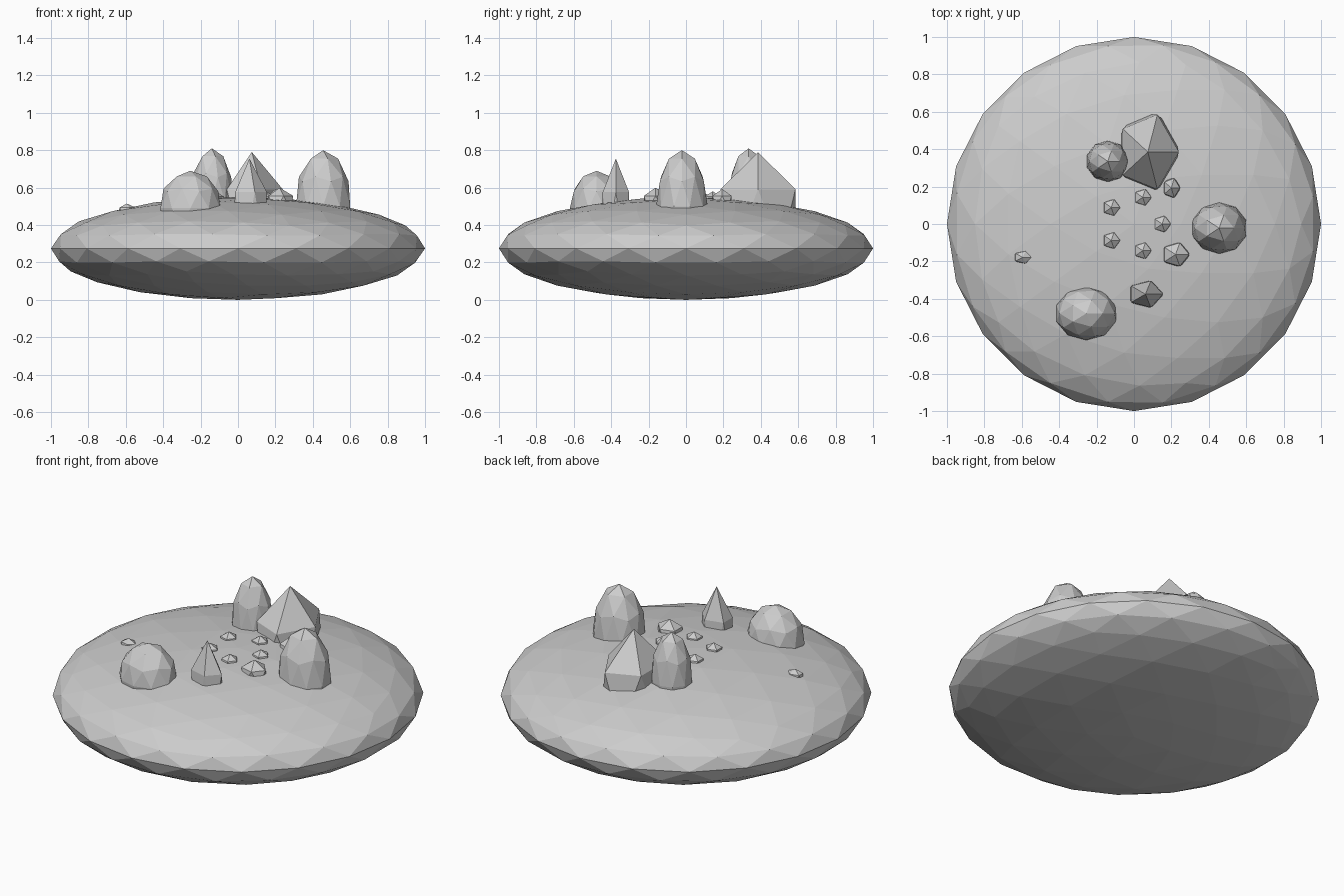
import bpy
import math

cube = bpy.data.objects.get("Cube")
if cube:
    bpy.data.objects.remove(cube, do_unlink=True)

stone = bpy.data.materials.new("stone_grey")
stone.use_nodes = True
GREY = (0.604, 0.604, 0.604, 1)
stone.diffuse_color = GREY
stone.node_tree.nodes["Principled BSDF"].inputs["Base Color"].default_value = GREY


def boulder(name, detail, centre, radii):
    """Flat-faced stretched icosphere."""
    bpy.ops.mesh.primitive_ico_sphere_add(subdivisions=detail, radius=1, location=centre)
    ob = bpy.context.object
    ob.name = name
    ob.scale = radii
    bpy.ops.object.transform_apply(location=False, rotation=False, scale=True)
    bpy.ops.object.shade_flat()
    ob.data.materials.append(stone)
    return ob


# Flattened island body
boulder("island_base", 3, (0, 0, 0.275), (1, 1, 0.275))

# Tall rounded rocks
boulder("round_rock_left", 2, (0.455, -0.022, 0.5), (0.152, 0.138, 0.3))
boulder("round_rock_back", 2, (-0.14, 0.335, 0.53), (0.116, 0.11, 0.28))
boulder("round_rock_front", 2, (-0.255, -0.478, 0.49), (0.168, 0.143, 0.2))

# Pointed rocks
boulder("pointed_rock_back", 1, (0.074, 0.385, 0.43), (0.185, 0.235, 0.36))
boulder("pointed_rock_front", 1, (0.061, -0.375, 0.43), (0.105, 0.083, 0.325))

# Loose stones
boulder("stone_front", 1, (0.222, -0.163, 0.52), (0.082, 0.073, 0.08))
boulder("stone_back", 1, (0.2, 0.193, 0.527), (0.051, 0.06, 0.065))
boulder("stone_right", 1, (-0.595, -0.178, 0.475), (0.053, 0.038, 0.04))

# Ring of five pebbles
for i in range(5):
    a = math.radians(72 * i)
    boulder(f"ring_pebble_{i + 1}", 1,
            (0.15 * math.cos(a), 0.15 * math.sin(a), 0.53), (0.052, 0.05, 0.05))
